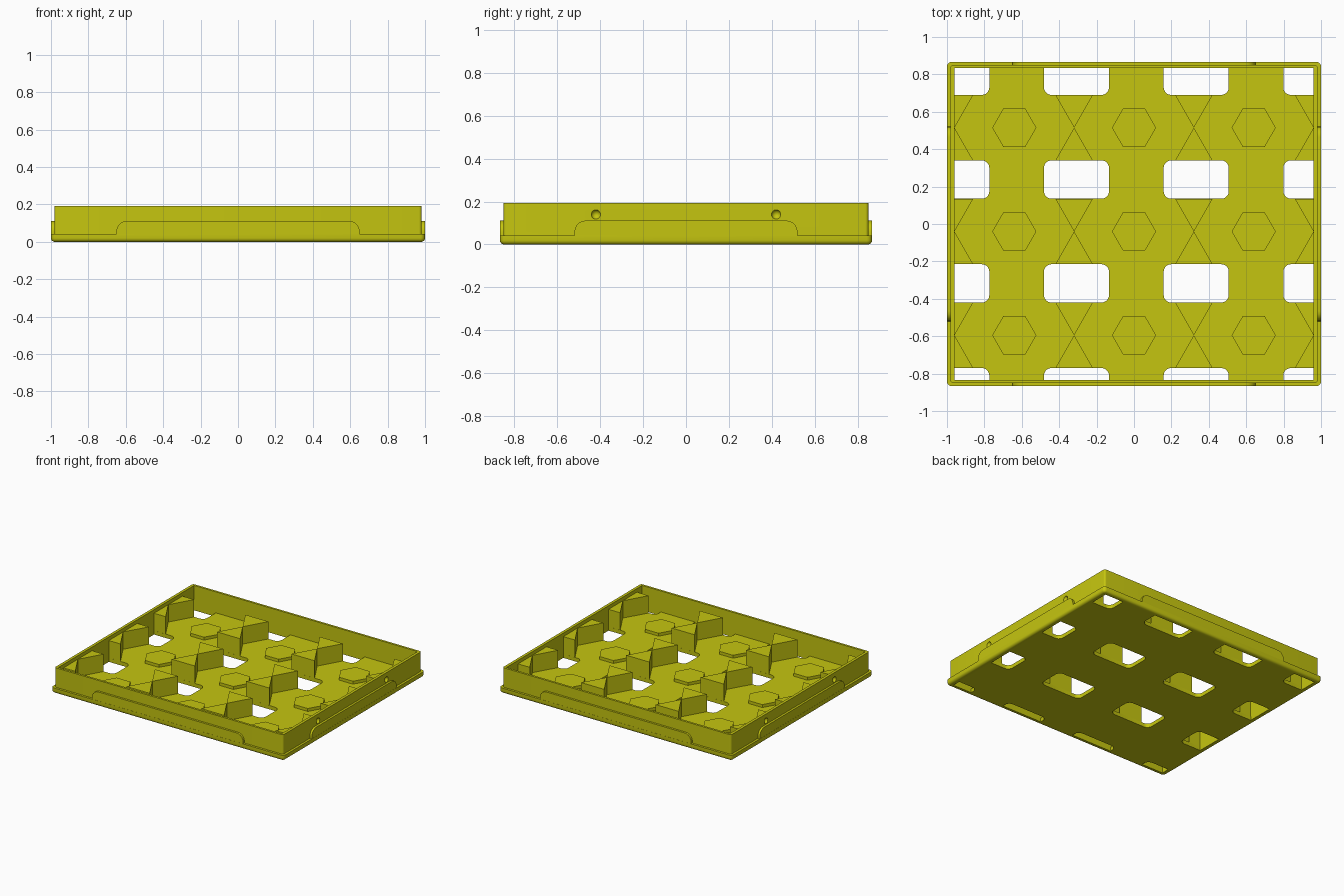
import bpy, bmesh, math
from mathutils import Matrix

if "Cube" in bpy.data.objects:
    bpy.data.objects.remove(bpy.data.objects["Cube"], do_unlink=True)

plastic = bpy.data.materials.new("yellow_plastic")
plastic.use_nodes = True
YELLOW = (0.56, 0.56, 0.005, 1)
plastic.diffuse_color = YELLOW
plastic.node_tree.nodes["Principled BSDF"].inputs["Base Color"].default_value = YELLOW

IN_X, IN_Y = 0.96, 0.833      # inside of the wall
FLOOR, RIM, POST = 0.03, 0.193, 0.165
PITCH_X, PITCH_Y = 0.64, 0.555
ROWS = [-0.04 + PITCH_Y * k for k in (-1, 0, 1)]


def prism(name, points, z0, z1, matrix=None):
    """Extrude a flat outline between two heights."""
    bm = bmesh.new()
    face = bm.faces.new([bm.verts.new((x, y, z0)) for x, y in points])
    new = bmesh.ops.extrude_face_region(bm, geom=[face])["geom"]
    bmesh.ops.translate(bm, vec=(0, 0, z1 - z0),
                        verts=[v for v in new if isinstance(v, bmesh.types.BMVert)])
    bmesh.ops.recalc_face_normals(bm, faces=bm.faces)
    if matrix:
        bm.transform(matrix)
    mesh = bpy.data.meshes.new(name)
    bm.to_mesh(mesh)
    bm.free()
    mesh.materials.append(plastic)
    obj = bpy.data.objects.new(name, mesh)
    bpy.context.collection.objects.link(obj)
    return obj


def rounded(x0, x1, y0, y1, radii, steps=5):
    """Rectangle outline; radii run anticlockwise from the upper right corner."""
    corners = [(x1, y1, -1, -1), (x0, y1, 1, -1), (x0, y0, 1, 1), (x1, y0, -1, 1)]
    pts = []
    for k, ((x, y, sx, sy), r) in enumerate(zip(corners, radii)):
        if r == 0:
            pts.append((x, y))
            continue
        for i in range(steps + 1):
            a = math.pi / 2 * (k + i / steps)
            pts.append((x + sx * r + r * math.cos(a), y + sy * r + r * math.sin(a)))
    return pts


def block(name, hx, hy, z0, z1, r):
    return prism(name, rounded(-hx, hx, -hy, hy, [r] * 4), z0, z1)


def apply_modifier(obj, mod):
    bpy.context.view_layer.objects.active = obj
    bpy.ops.object.modifier_apply(modifier=mod.name)


def combine(obj, other, operation):
    mod = obj.modifiers.new("join_or_cut", "BOOLEAN")
    mod.operation, mod.object, mod.solver = operation, other, "EXACT"
    apply_modifier(obj, mod)
    bpy.data.objects.remove(other, do_unlink=True)


# Base plate with a rounded lower edge
tray = block("tray_body", 1.0, 0.867, 0, 0.042, 0.025)
bm = bmesh.new()
bm.from_mesh(tray.data)
low = [e for e in bm.edges if all(v.co.z < 0.001 for v in e.verts)]
bmesh.ops.bevel(bm, geom=low, offset=0.02, segments=4, profile=0.5, affect="EDGES")
bm.to_mesh(tray.data)
bm.free()

# Upright wall, hollowed down to the floor
combine(tray, block("wall", 0.982, 0.85, 0.01, RIM, 0.015), "UNION")
combine(tray, block("cavity", IN_X, IN_Y, FLOOR, 0.3, 0), "DIFFERENCE")

# Rounded windows through the floor, stopped at the wall
for i in range(4):
    for j in range(4):
        cx = 0.0125 + PITCH_X * (i - 1.5)
        cy = 0.2375 + PITCH_Y * (j - 2)
        x0, x1 = max(cx - 0.174, -IN_X), min(cx + 0.174, IN_X)
        y0, y1 = max(cy - 0.1025, -IN_Y), min(cy + 0.1025, IN_Y)
        right, left, top, bottom = x1 < IN_X, x0 > -IN_X, y1 < IN_Y, y0 > -IN_Y
        radii = [0.04 * ok for ok in (right and top, left and top,
                                      left and bottom, right and bottom)]
        combine(tray, prism("window", rounded(x0, x1, y0, y1, radii), -0.1, 0.1),
                "DIFFERENCE")

# Small round dimples in the end walls
for sx in (-1, 1):
    for sy in (-1, 1):
        bpy.ops.mesh.primitive_uv_sphere_add(segments=20, ring_count=12, radius=0.022,
                                             location=(sx * 0.985, sy * 0.42, 0.14))
        combine(tray, bpy.context.object, "DIFFERENCE")

# Raised grip tabs on the four sides
stand = Matrix.Rotation(math.pi / 2, 4, "X")
for k, (name, half, reach) in enumerate([("front", 0.65, 0.866), ("left", 0.52, 0.999),
                                         ("back", 0.65, 0.866), ("right", 0.52, 0.999)]):
    outline = rounded(-half, half, 0.035, 0.112, [0.055, 0.055, 0, 0])
    prism(name + "_tab", outline, reach - 0.025, reach,
          Matrix.Rotation(math.pi / 2 * k, 4, "Z") @ stand)

# Low hexagonal pads
for row in ROWS:
    for col in (-1, 0, 1):
        hexagon = [(col * PITCH_X + 0.118 * math.cos(a), row + 0.118 * math.sin(a))
                   for a in (math.pi / 3 * n for n in range(6))]
        prism("hexagon_pad", hexagon, FLOOR - 0.01, FLOOR + 0.023)

# Triangular divider posts, in point-to-point pairs, halved at the end walls
for row in ROWS:
    for col in range(4):
        x = PITCH_X * (col - 1.5)
        for s in (-1, 1):
            base = row + s * 0.1745
            xl, xr = max(x - 0.1, -IN_X), min(x + 0.1, IN_X)
            prism("divider_post", [(x, row), (xr, base), (xl, base)], 0.005, POST)

# Smooth only the rounded edges
bpy.ops.object.select_all(action="DESELECT")
for obj in bpy.context.collection.objects:
    if obj.type == "MESH" and (obj is tray or obj.name.endswith("_tab") or obj == tray):
        obj.select_set(True)
bpy.context.view_layer.objects.active = tray
bpy.ops.object.shade_smooth_by_angle(angle=math.radians(30))
